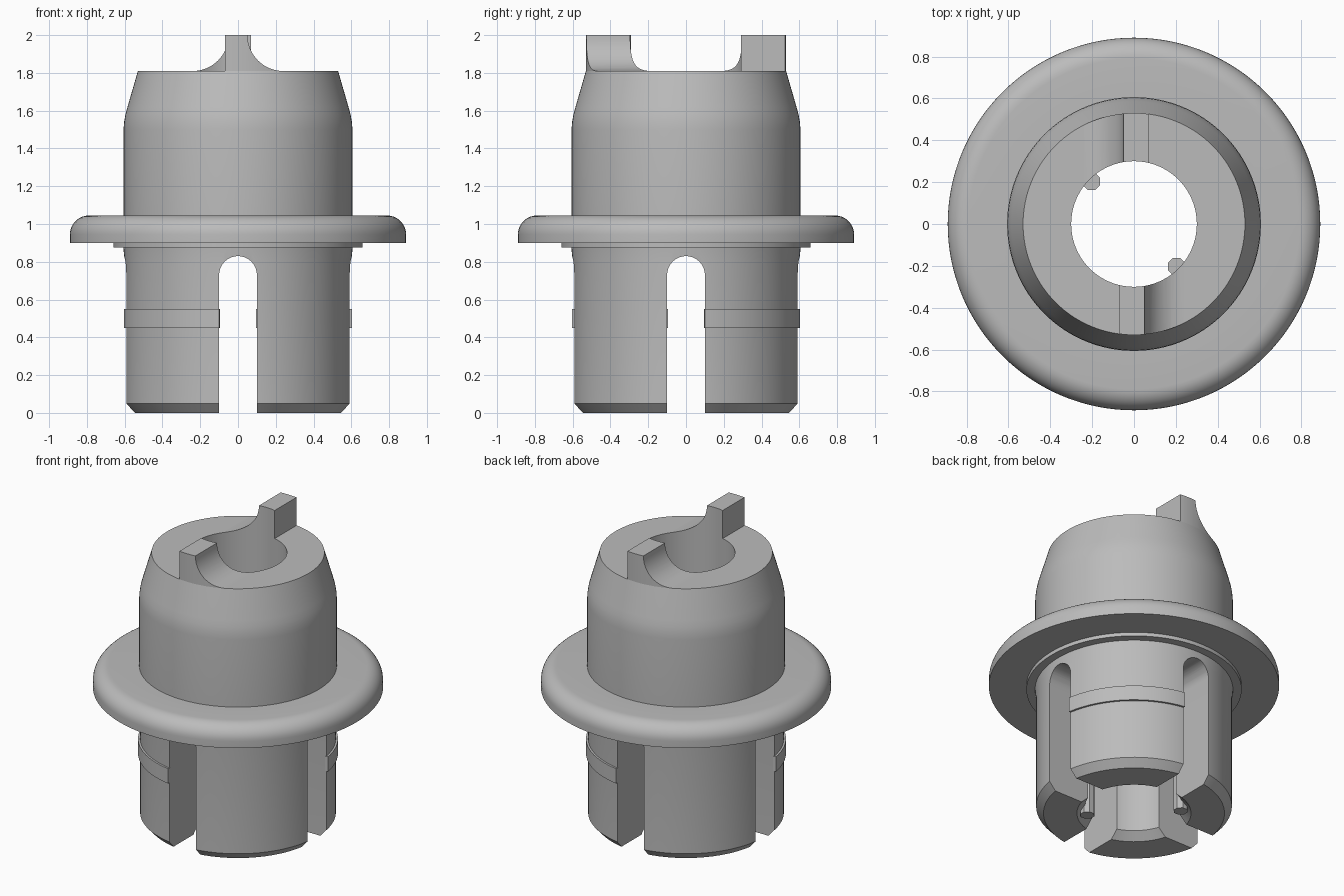
import bpy, bmesh, math
from mathutils import Matrix

if "Cube" in bpy.data.objects:
    bpy.data.objects.remove(bpy.data.objects["Cube"])

grey = bpy.data.materials.new("plain grey")
grey.diffuse_color = (0.5, 0.5, 0.5, 1)
grey.use_nodes = True
grey.node_tree.nodes["Principled BSDF"].inputs["Base Color"].default_value = grey.diffuse_color


def make(name, bm):
    bmesh.ops.recalc_face_normals(bm, faces=bm.faces)
    me = bpy.data.meshes.new(name)
    bm.to_mesh(me)
    bm.free()
    me.materials.append(grey)
    ob = bpy.data.objects.new(name, me)
    bpy.context.collection.objects.link(ob)
    return ob


def lathe(name, profile, steps=128, start=0.0, sweep=2 * math.pi):
    """Revolve a closed (radius, z) profile about z, fully or as a capped sector."""
    bm = bmesh.new()
    full = sweep > 6.28
    rings = []
    for i in range(steps if full else steps + 1):
        a = start + sweep * i / steps
        rings.append([bm.verts.new((r * math.cos(a), r * math.sin(a), z)) for r, z in profile])
    n = len(profile)
    for i in range(steps):
        p, q = rings[i], rings[(i + 1) % len(rings)]
        for j in range(n):
            k = (j + 1) % n
            bm.faces.new((p[j], q[j], q[k], p[k]))
    if not full:
        bm.faces.new(rings[0])
        bm.faces.new(rings[-1])
    return make(name, bm)


def prism(name, outline, y0, y1, turn=0.0):
    """Extrude an (x, z) outline along y, then turn it about z."""
    bm = bmesh.new()
    f = bm.faces.new([bm.verts.new((x, y0, z)) for x, z in outline])
    ext = bmesh.ops.extrude_face_region(bm, geom=[f])["geom"]
    bmesh.ops.translate(bm, vec=(0, y1 - y0, 0),
                        verts=[v for v in ext if isinstance(v, bmesh.types.BMVert)])
    bm.transform(Matrix.Rotation(turn, 4, 'Z'))
    return make(name, bm)


def boolean(ob, tool, op):
    m = ob.modifiers.new("cut", 'BOOLEAN')
    m.operation, m.solver, m.object = op, 'EXACT', tool
    bpy.context.view_layer.objects.active = ob
    bpy.ops.object.modifier_apply(modifier=m.name)
    bpy.data.objects.remove(tool)


def arc(cx, cz, r, a0, a1, n):
    return [(cx + r * math.cos(math.radians(a0 + (a1 - a0) * i / n)),
             cz + r * math.sin(math.radians(a0 + (a1 - a0) * i / n))) for i in range(n + 1)]


# Body: bored sleeve with chamfered foot, collar, round-edged flange and tapered head
body = lathe("flanged_body",
             [(0.35, 0), (0.555, 0), (0.6, 0.05), (0.6, 0.8), (0.607, 0.875),
              (0.66, 0.875), (0.66, 0.9), (0.89, 0.9), (0.89, 0.945)]
             + arc(0.79, 0.945, 0.1, 10, 90, 8)
             + [(0.606, 1.045), (0.606, 1.5), (0.603, 1.54), (0.596, 1.58), (0.585, 1.62),
                (0.53, 1.81), (0.3, 1.81), (0.3, 0.05)])

# Two crossing round-topped slots split the sleeve into four legs
slot = [(-0.1, -0.1), (0.1, -0.1)] + arc(0, 0.73, 0.1, 0, 180, 20)
for turn in (0, math.pi / 2):
    boolean(body, prism("slot_cutter", slot, -0.8, 0.8, turn), 'DIFFERENCE')

# Drive lugs: upright on one side, concave fillet on the other, trimmed to the head ring
lug = [(-0.07, 1.8), (-0.07, 2.0)] + arc(0.24, 2.0, 0.19, 180, 270, 14) + [(0.24, 1.8)]
parts = [body]
for name, turn in (("front_lug", 0), ("back_lug", math.pi)):
    ob = prism(name, lug, -0.7, -0.1, turn)
    ring = lathe("lug_trim", [(0.3, 1.7), (0.53, 1.7), (0.53, 2.1), (0.3, 2.1)])
    boolean(ob, ring, 'INTERSECT')
    parts.append(ob)

# Raised snap ribs on two opposite legs
gap = math.asin(0.1 / 0.612)
for name, a in (("back_rib", 0), ("front_rib", math.pi)):
    parts.append(lathe(name, [(0.59, 0.45), (0.613, 0.45), (0.613, 0.55), (0.59, 0.55)],
                       32, a + gap, math.pi / 2 - 2 * gap))

# Small eight-sided pins inside the bore of the other two legs
for name, s in (("left_pin", -1), ("right_pin", 1)):
    bm = bmesh.new()
    bmesh.ops.create_cone(bm, cap_ends=True, segments=8, radius1=0.045, radius2=0.045, depth=0.5,
                          matrix=Matrix.Translation((s * 0.203, -s * 0.203, 0.25))
                          @ Matrix.Rotation(math.pi / 8, 4, 'Z'))
    make(name, bm)

# Smooth the round surfaces, keep hard edges
for ob in parts:
    bpy.ops.object.select_all(action='DESELECT')
    ob.select_set(True)
    bpy.context.view_layer.objects.active = ob
    bpy.ops.object.shade_smooth_by_angle(angle=math.radians(25))
